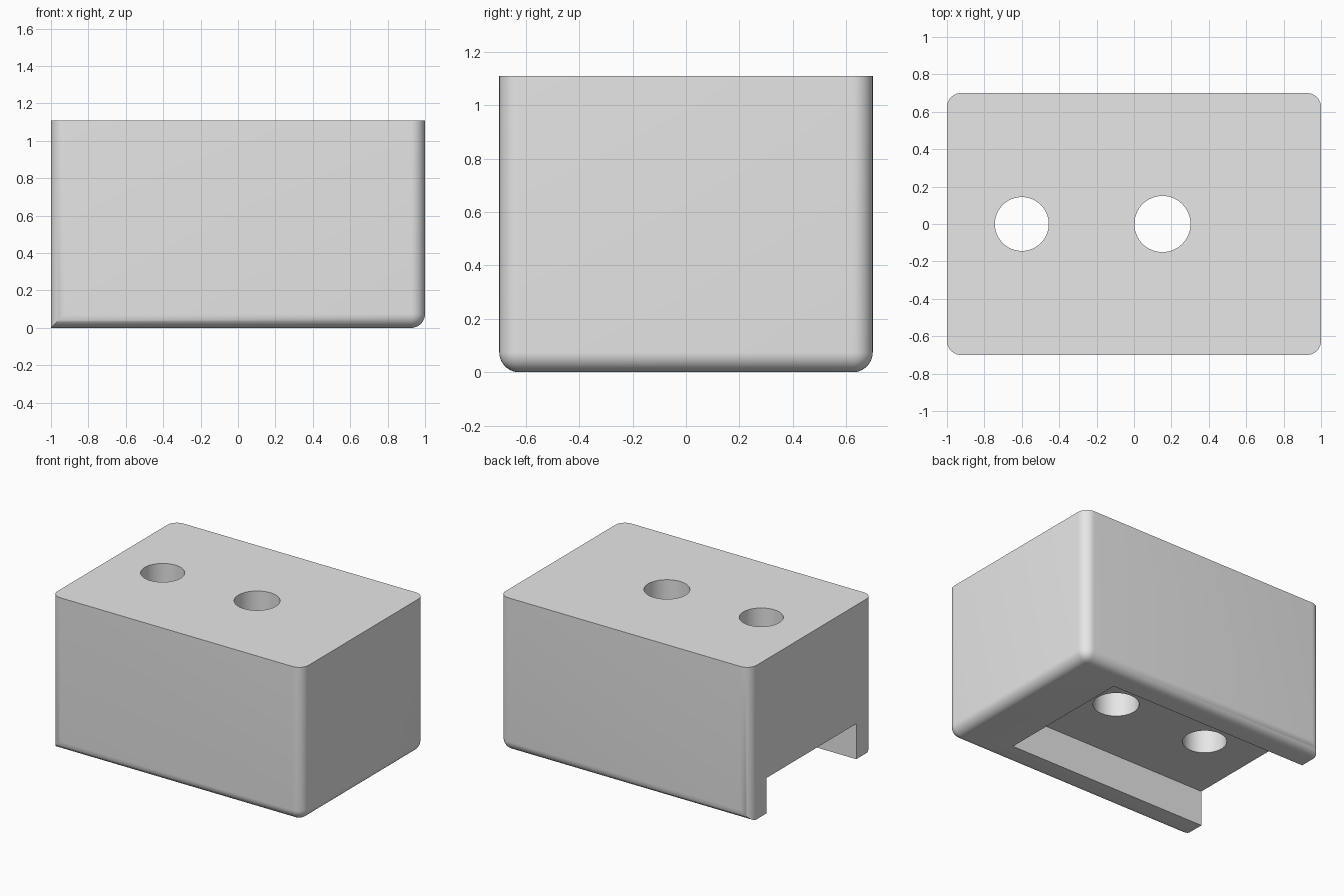
import bpy
import bmesh
from mathutils import Matrix, Vector

old = bpy.data.objects.get("Cube")
if old:
    bpy.data.objects.remove(old, do_unlink=True)

HX, HY, HEIGHT = 1.0, 0.7, 1.11
RADIUS = 0.075
SLOT_HALF, SLOT_END, SLOT_TOP = 0.51, 0.6, 0.255

grey = bpy.data.materials.new("plain_grey")
grey.use_nodes = True
colour = (0.8, 0.8, 0.8, 1)
grey.diffuse_color = colour
grey.node_tree.nodes["Principled BSDF"].inputs["Base Color"].default_value = colour


def make_object(name, bm):
    mesh = bpy.data.meshes.new(name)
    bm.to_mesh(mesh)
    bm.free()
    obj = bpy.data.objects.new(name, mesh)
    bpy.context.collection.objects.link(obj)
    obj.data.materials.append(grey)
    return obj


def box(low, high):
    bm = bmesh.new()
    low, high = Vector(low), Vector(high)
    size = high - low
    matrix = Matrix.Translation((low + high) / 2) @ Matrix.Diagonal((*size, 1))
    bmesh.ops.create_cube(bm, size=1, matrix=matrix)
    return bm


def cylinder(x, radius):
    bm = bmesh.new()
    bmesh.ops.create_cone(bm, cap_ends=True, segments=64, radius1=radius,
                          radius2=radius, depth=4,
                          matrix=Matrix.Translation((x, 0, HEIGHT / 2)))
    return bm


# Block: rounded uprights and bottom, sharp top rim and sharp bottom edge at the open end
bm = box((-HX, -HY, 0), (HX, HY, HEIGHT))


def is_rounded(edge):
    a, b = (v.co for v in edge.verts)
    upright = abs(a.z - b.z) > 0.5
    at_bottom = max(a.z, b.z) < 0.01
    open_end = max(a.x, b.x) < 0
    return upright or (at_bottom and not open_end)


bmesh.ops.bevel(bm, geom=[e for e in bm.edges if is_rounded(e)], offset=RADIUS,
                segments=10, profile=0.5, affect='EDGES')
block = make_object("block", bm)

# Slot open at the bottom and one end, and two through holes
cutters = [
    make_object("slot_cutter", box((-HX - 0.5, -SLOT_HALF, -0.5),
                                   (SLOT_END, SLOT_HALF, SLOT_TOP))),
    make_object("small_hole_cutter", cylinder(-0.6, 0.144)),
    make_object("large_hole_cutter", cylinder(0.152, 0.15)),
]

bpy.ops.object.select_all(action='DESELECT')
block.select_set(True)
bpy.context.view_layer.objects.active = block
for cutter in cutters:
    cutter.hide_render = True
    mod = block.modifiers.new(cutter.name, 'BOOLEAN')
    mod.operation = 'DIFFERENCE'
    mod.solver = 'EXACT'
    mod.object = cutter
    bpy.ops.object.modifier_apply(modifier=mod.name)
    bpy.data.objects.remove(cutter, do_unlink=True)

bpy.ops.object.shade_smooth_by_angle(angle=0.6)
